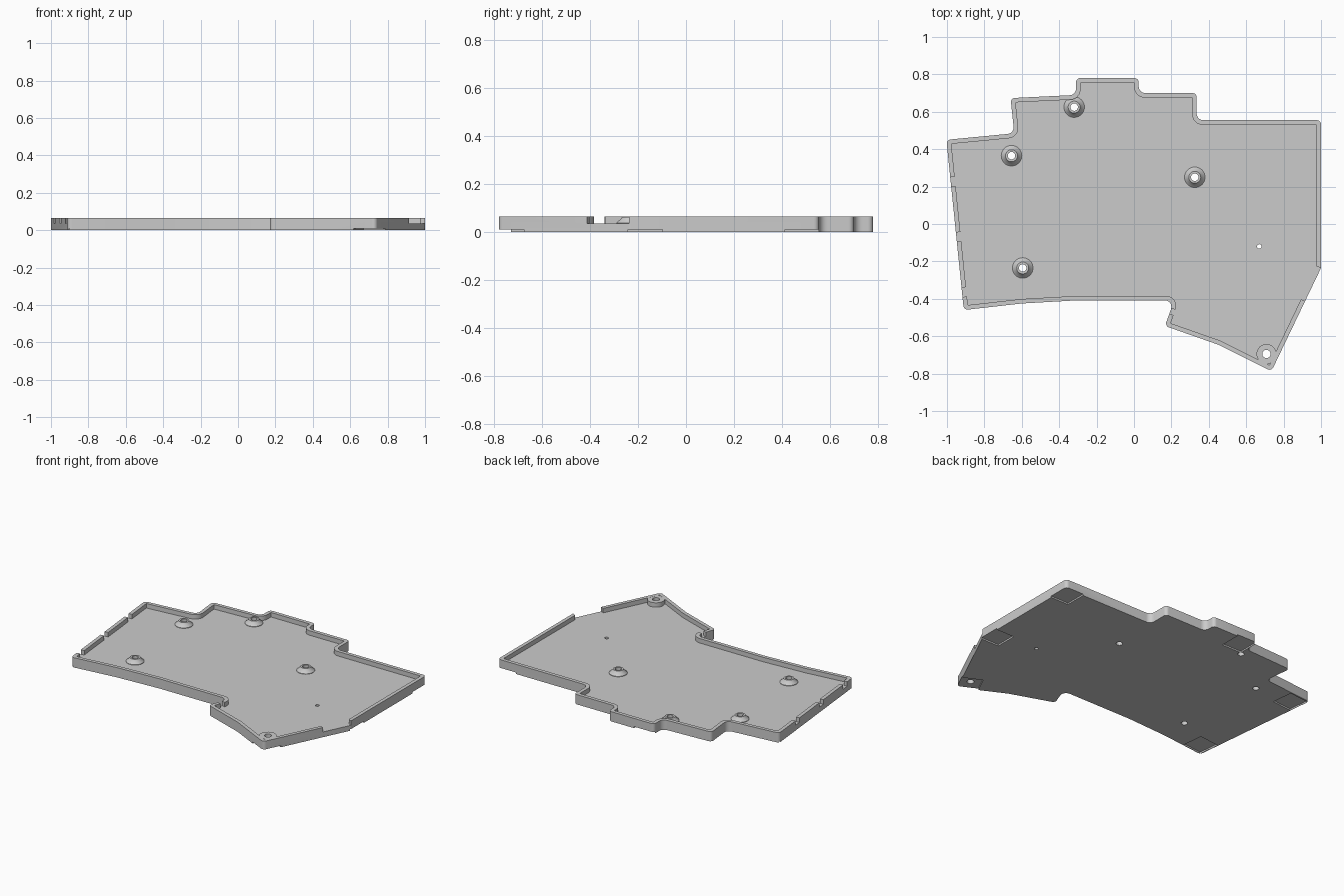
import bpy, bmesh, math
from mathutils import Vector, Matrix

if "Cube" in bpy.data.objects:
    bpy.data.objects.remove(bpy.data.objects["Cube"], do_unlink=True)

HEIGHT, FLOOR, PAD_DEPTH = 0.065, 0.035, 0.01

grey = bpy.data.materials.new("plastic_grey")
grey.use_nodes = True
grey.diffuse_color = (0.6, 0.6, 0.6, 1)
grey.node_tree.nodes["Principled BSDF"].inputs["Base Color"].default_value = (0.6, 0.6, 0.6, 1)


def finish(name, bm):
    bmesh.ops.recalc_face_normals(bm, faces=bm.faces)
    mesh = bpy.data.meshes.new(name)
    bm.to_mesh(mesh)
    bm.free()
    mesh.materials.append(grey)
    ob = bpy.data.objects.new(name, mesh)
    bpy.context.collection.objects.link(ob)
    return ob


def prism(name, pts, z0, z1):
    bm = bmesh.new()
    lower = [bm.verts.new((p[0], p[1], z0)) for p in pts]
    upper = [bm.verts.new((p[0], p[1], z1)) for p in pts]
    bm.faces.new(lower[::-1])
    bm.faces.new(upper)
    for i in range(len(pts)):
        bm.faces.new((lower[i - 1], lower[i], upper[i], upper[i - 1]))
    return finish(name, bm)


def box(name, x, y, sx, sy, z0, z1, angle=0):
    turn = Matrix.Rotation(math.radians(angle), 2)
    corners = [(-1, -1), (1, -1), (1, 1), (-1, 1)]
    pts = [Vector((x, y)) + turn @ Vector((a * sx / 2, b * sy / 2)) for a, b in corners]
    return prism(name, pts, z0, z1)


def circle(x, y, r, n=32):
    return [(x + r * math.cos(i * math.tau / n), y + r * math.sin(i * math.tau / n))
            for i in range(n)]


def lathe(name, x, y, profile, n=32):
    bm = bmesh.new()
    rings = [[bm.verts.new((px, py, z)) for px, py in circle(x, y, r, n)] for r, z in profile]
    for k, ring in enumerate(rings):
        nxt = rings[(k + 1) % len(rings)]
        for i in range(n):
            j = (i + 1) % n
            bm.faces.new((ring[i], ring[j], nxt[j], nxt[i]))
    return finish(name, bm)


def is_convex(a, p, b):
    return (p - a).cross(b - p).z > 0


def inset(pts, width):
    """Mitred inward offset of a counter-clockwise outline."""
    out = []
    for i, p in enumerate(pts):
        d1 = (p - pts[i - 1]).normalized()
        d2 = (pts[(i + 1) % len(pts)] - p).normalized()
        n1, n2 = Vector((-d1.y, d1.x, 0)), Vector((-d2.y, d2.x, 0))
        out.append(p + (n1 + n2) * width / (1 + n1.dot(n2)))
    return out


def rounded(pts, r_convex, r_concave, steps=6):
    out = []
    for i, p in enumerate(pts):
        prev, nxt = pts[i - 1], pts[(i + 1) % len(pts)]
        a, b = (prev - p).normalized(), (nxt - p).normalized()
        half = a.angle(b) / 2
        if half > math.radians(80):
            out.append(p)
            continue
        r = r_convex if is_convex(prev, p, nxt) else r_concave
        centre = p + (a + b).normalized() * r / math.sin(half)
        start = (p + a * r / math.tan(half) - centre).normalized()
        end = (p + b * r / math.tan(half) - centre).normalized()
        out += [centre + start.slerp(end, k / steps).normalized() * r for k in range(steps + 1)]
    return out


def cut(target, cutter):
    cutter.hide_render = True
    mod = target.modifiers.new("cut", 'BOOLEAN')
    mod.operation, mod.solver, mod.object = 'DIFFERENCE', 'EXACT', cutter
    bpy.context.view_layer.objects.active = target
    bpy.ops.object.modifier_apply(modifier=mod.name)
    bpy.data.objects.remove(cutter, do_unlink=True)


# Tray outline, counter-clockwise
outline = [Vector((x, y, 0)) for x, y in [
    (-0.91, -0.46), (-0.6, -0.425), (-0.3, -0.408), (0.215, -0.408), (0.165, -0.545),
    (0.45, -0.645), (0.735, -0.787), (1, -0.235), (1, 0.555), (0.335, 0.555),
    (0.335, 0.70), (0.025, 0.70), (0.025, 0.78), (-0.31, 0.78), (-0.31, 0.69),
    (-0.66, 0.673), (-0.64, 0.485), (-1.003, 0.45)]]

# Tray body with a raised rim
tray = prism("tray", rounded(outline, 0.022, 0.035), 0, HEIGHT)
cut(tray, prism("pocket", rounded(inset(outline, 0.024), 0.005, 0.055), FLOOR, 0.1))

# Openings in the rim: left-hand side slots, diagonal edge, inner corner
for y in (0.225, -0.07, -0.365):
    x = -1 + 0.1 * (0.45 - y)
    cut(tray, box("rim_slot", x, y, 0.11, 0.05, FLOOR, 0.1, 6))
cut(tray, box("edge_gap", 0.958, -0.325, 0.195, 0.1, FLOOR, 0.1, 64.4))
cut(tray, box("corner_gap", 0.195, -0.465, 0.08, 0.03, FLOOR, 0.1, -20))

# Shallow foot recesses underneath
for x, y, angle in [(0.94, 0.485, 0), (0.94, -0.17, 0), (0.705, -0.715, -26),
                    (-0.235, 0.71, 0), (-0.92, 0.375, 6), (-0.84, -0.375, 6)]:
    cut(tray, box("foot_recess", x, y, 0.145, 0.145, -0.05, PAD_DEPTH, angle))

# Screw posts with through holes
parts = [tray]
for i, (x, y) in enumerate([(-0.655, 0.365), (-0.32, 0.625), (0.325, 0.25), (-0.595, -0.235)]):
    cut(tray, prism("screw_hole", circle(x, y, 0.02), -0.05, 0.1))
    parts.append(lathe("screw_post_%d" % (i + 1), x, y, [
        (0.02, 0.03), (0.055, 0.03), (0.055, 0.038), (0.034, 0.057), (0.032, 0.063), (0.02, 0.063)]))

# Corner boss and reset hole
cut(tray, prism("corner_hole", circle(0.708, -0.695, 0.022), -0.05, 0.1))
parts.append(lathe("corner_boss", 0.708, -0.695, [
    (0.022, 0.03), (0.053, 0.03), (0.053, 0.0645), (0.022, 0.0645)]))
cut(tray, prism("reset_hole", circle(0.67, -0.12, 0.012, 20), -0.05, 0.1))

# Smooth shading with crisp edges
bpy.ops.object.select_all(action='DESELECT')
for ob in parts:
    ob.select_set(True)
bpy.context.view_layer.objects.active = tray
bpy.ops.object.shade_smooth_by_angle(angle=math.radians(30))
